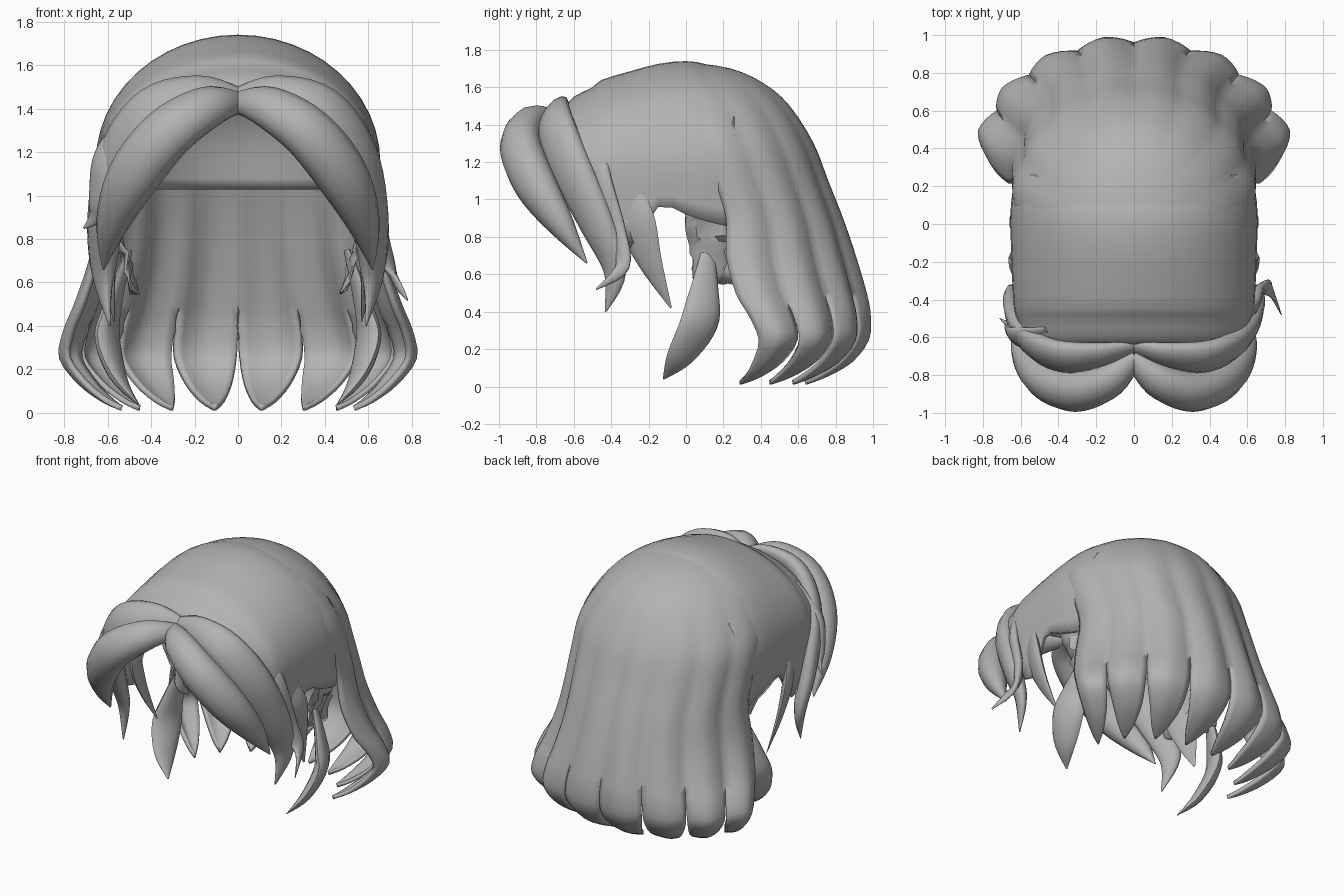
import bpy, bmesh, math, random
from mathutils import Vector

if "Cube" in bpy.data.objects:
    bpy.data.objects.remove(bpy.data.objects["Cube"])

random.seed(4)
hair = bpy.data.materials.new("grey_hair")
hair.diffuse_color = (0.45, 0.45, 0.45, 1)
hair.use_nodes = True
hair.node_tree.nodes["Principled BSDF"].inputs["Base Color"].default_value = hair.diffuse_color


def spline(rows, n):
    """Smooth interpolation through tuples of any length."""
    out = []
    for i in range(len(rows) - 1):
        a, b = rows[max(i - 1, 0)], rows[i]
        c, d = rows[i + 1], rows[min(i + 2, len(rows) - 1)]
        for k in range(n):
            t = k / n
            out.append([0.5 * (2 * q + (r - p) * t + (2 * p - 5 * q + 4 * r - s) * t * t
                               + (3 * q - p - 3 * r + s) * t ** 3)
                        for p, q, r, s in zip(a, b, c, d)])
    out.append(list(rows[-1]))
    return out


def add_grid(bm, rows, closed=False):
    vs = [[bm.verts.new(p) for p in r] for r in rows]
    m = len(rows[0])
    for r0, r1 in zip(vs, vs[1:]):
        for j in range(m if closed else m - 1):
            k = (j + 1) % m
            bm.faces.new((r0[j], r0[k], r1[k], r1[j]))
    if closed:
        bm.faces.new(vs[0][::-1])
        bm.faces.new(vs[-1])


def finish(name, bm, thick=0, angle=45):
    bmesh.ops.remove_doubles(bm, verts=bm.verts, dist=0.0004)
    bmesh.ops.recalc_face_normals(bm, faces=bm.faces)
    me = bpy.data.meshes.new(name)
    bm.to_mesh(me)
    bm.free()
    ob = bpy.data.objects.new(name, me)
    me.materials.append(hair)
    bpy.context.collection.objects.link(ob)
    if thick:
        mod = ob.modifiers.new("thickness", "SOLIDIFY")
        mod.thickness = thick
        mod.offset = -1
    bpy.ops.object.select_all(action="DESELECT")
    ob.select_set(True)
    bpy.context.view_layer.objects.active = ob
    bpy.ops.object.shade_smooth_by_angle(angle=math.radians(angle))
    return ob


# Back curtain: eight ridged locks; rows are height, half width, centre y, depth, lock width, ridge
levels = [(1.735, .01, 0, .01, 1, 0), (1.70, .21, 0, .24, 1, 0), (1.62, .385, 0, .42, 1, .005),
          (1.5, .525, .02, .54, 1, .012), (1.3, .64, .08, .61, 1, .02),
          (1.1, .655, .15, .62, 1, .03), (.9, .66, .21, .64, 1, .04),
          (.7, .70, .21, .71, 1, .05), (.5, .77, .26, .72, 1, .06),
          (.38, .82, .33, .67, 1, .06), (.25, .84, .38, .61, .96, .06),
          (.13, .75, .33, .57, .80, .06), (.05, .64, .26, .50, .48, .04), (.01, .55, .2, .45, .06, 0)]
bm = bmesh.new()
half = math.radians(11.2)
for lobe in range(-4, 4):
    mid = (2 * lobe + 1) * half
    rows = []
    for z, w, yc, d, narrow, ridge in spline(levels, 3):
        row = []
        for j in range(9):
            s = j / 4 - 1
            t = mid + s * half * narrow
            r = 1 - ridge * abs(s) ** 1.5
            row.append((w * r * math.sin(t), yc + d * r * math.cos(t), z))
        rows.append(row)
    add_grid(bm, rows)
finish("back_curtain", bm, 0.025)

# Inner scalp lining, ending in a straight edge
bm = bmesh.new()
rows = []
for z, w, yc, d in spline([(1.64, .2, 0, .2), (1.5, .43, 0, .44), (1.3, .56, .05, .54), (1.03, .58, .12, .54)], 4):
    rows.append([(w * math.sin(t), yc + d * math.cos(t), z)
                 for t in [math.radians(-90 + 7.5 * j) for j in range(25)]])
add_grid(bm, rows)
finish("scalp_lining", bm, 0.01)

# Front cap: arches at stations of y; rows are y, top, half width, lower edge
stations = [(-.64, 1.50, .57, 1.12), (-.60, 1.55, .60, 1.05), (-.50, 1.60, .62, .90), (-.45, 1.64, .635, .82),
            (-.3, 1.685, .645, .74), (-.15, 1.725, .65, .96), (0, 1.74, .655, .92),
            (.12, 1.72, .65, .88), (.26, 1.655, .63, .85)]
bm = bmesh.new()
rows = []
for y, top, w, low in spline(stations, 2):
    arch = []
    for j in range(25):
        a = math.pi * j / 24
        arch.append((w * math.cos(a), y, 1.15 + (top - 1.15) * math.sin(a)))
    side = [(1.15 - low) * k / 3 for k in (3, 2, 1)]
    rows.append([(w * (1 - .12 * h), y, 1.15 - h) for h in side] + arch
                + [(-w * (1 - .12 * h), y, 1.15 - h) for h in reversed(side)])
add_grid(bm, rows)
finish("front_cap", bm, 0.03)


def lock(name, pts, flat=0.4):
    """Tapered lock; points are x, y, z, half width. It lies flat to the head."""
    path = spline(pts, 5)
    bm = bmesh.new()
    rows = []
    for i, (x, y, z, w) in enumerate(path):
        p = Vector((x, y, z))
        tan = (Vector(path[min(i + 1, len(path) - 1)][:3]) - Vector(path[max(i - 1, 0)][:3])).normalized()
        out = p - Vector((0, 0, 1.0))
        out = (out - tan * out.dot(tan)).normalized()
        across = tan.cross(out)
        w = max(w, .004)
        rows.append([p + across * w * math.cos(a) + out * w * flat * math.sin(a)
                     for a in [math.tau * j / 12 for j in range(12)]])
    add_grid(bm, rows, True)
    finish(name, bm, 0, 60)


# Locks shared by both sides: flatness and path
pairs = {
    "front_bang": (.85, [(-.01, -.70, 1.43, .05), (.13, -.83, 1.41, .10), (.32, -.885, 1.29, .125),
                         (.48, -.81, 1.09, .125), (.58, -.67, .87, .08), (.62, -.53, .66, .005)]),
    "upper_bang": (.55, [(-.01, -.65, 1.45, .05), (.17, -.69, 1.48, .085), (.39, -.70, 1.40, .12),
                         (.54, -.62, 1.18, .13), (.61, -.48, .88, .11), (.62, -.38, .62, .07),
                         (.59, -.43, .40, .005)]),
    "temple_lock": (.3, [(.59, -.30, 1.12, .03), (.61, -.27, .90, .11), (.60, -.19, .66, .07),
                         (.57, -.08, .42, .005)]),
    "ear_lock": (.4, [(.50, .12, .75, .03), (.57, .10, .52, .08), (.60, .07, .34, .11),
                      (.55, -.03, .16, .08), (.46, -.12, .04, .005)]),
}
for name, (flat, pts) in pairs.items():
    for label, s in (("right", 1), ("left", -1)):
        lock(name + "_" + label, [(s * x, y, z, w) for x, y, z, w in pts], flat)

# Uneven outer wisps
lock("outer_wisp_right", [(.46, -.46, 1.42, .02), (.61, -.46, 1.15, .06), (.65, -.37, .82, .06),
                          (.71, -.34, .64, .04), (.78, -.48, .52, .005)], .5)
lock("outer_wisp_left", [(-.46, -.56, 1.42, .02), (-.60, -.60, 1.2, .07), (-.64, -.58, 1.0, .06),
                         (-.66, -.54, .90, .035), (-.71, -.50, .85, .005)], .5)

# Ragged patches behind the ears
for label, s in (("right", 1), ("left", -1)):
    bm = bmesh.new()
    rows = []
    for i in range(9):
        v = i / 8
        rows.append([(s * (.48 + .12 * v + random.uniform(-.02, .02)),
                      .05 - .06 * v + (.21 + .06 * v) * j / 5 + random.uniform(-.015, .015),
                      .56 + .42 * v + random.uniform(-.02, .02)) for j in range(6)])
    add_grid(bm, rows)
    finish("ear_patch_" + label, bm, 0.01, 30)
